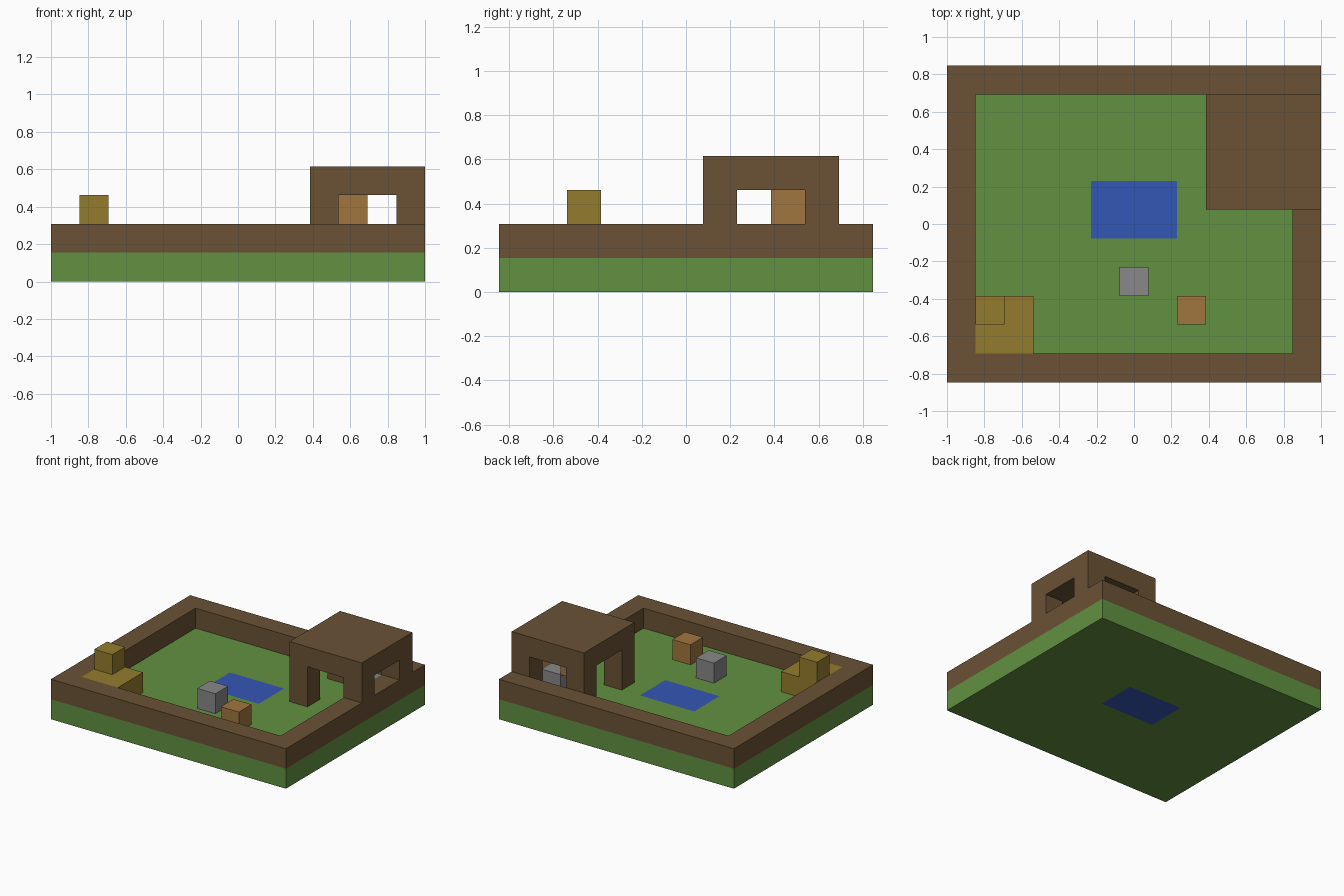
import bpy, bmesh
from mathutils import Vector

if "Cube" in bpy.data.objects:
    bpy.data.objects.remove(bpy.data.objects["Cube"], do_unlink=True)

# The scene sits on a lattice of 13 x 11 x 4 equal cells
CELL = 2 / 13
ORIGIN = Vector((-6.5, -5.5, 0))


def material(name, rgb):
    linear = [((c / 255 + 0.055) / 1.055) ** 2.4 for c in rgb] + [1]
    mat = bpy.data.materials.new(name)
    mat.use_nodes = True
    mat.diffuse_color = linear
    mat.node_tree.nodes["Principled BSDF"].inputs["Base Color"].default_value = linear
    return mat


grass = material("grass green", (98, 145, 65))
water = material("water blue", (52, 87, 182))
earth = material("earth brown", (107, 82, 53))
straw = material("straw yellow", (148, 124, 46))
clay = material("clay orange", (161, 118, 62))
stone = material("stone grey", (136, 136, 136))


def add_box(bm, low, high):
    """Box between two lattice corners."""
    low, high = (CELL * (Vector(p) + ORIGIN) for p in (low, high))
    verts = bmesh.ops.create_cube(bm, size=1)["verts"]
    for v in verts:
        v.co = (low + high) / 2 + v.co * (high - low)


def finish(bm, name, *mats):
    mesh = bpy.data.meshes.new(name)
    bm.to_mesh(mesh)
    bm.free()
    for mat in mats:
        mesh.materials.append(mat)
    obj = bpy.data.objects.new(name, mesh)
    bpy.context.collection.objects.link(obj)


def boxes(name, mat, *spans):
    bm = bmesh.new()
    for low, high in spans:
        add_box(bm, low, high)
    finish(bm, name, mat)


def block(name, mat, x, y, z):
    boxes(name, mat, ((x, y, z), (x + 1, y + 1, z + 1)))


# Ground slab, with the pool cut into its top and underside
bm = bmesh.new()
add_box(bm, (0, 0, 0), (13, 11, 1))
pool_low = CELL * (Vector((5, 5, 0)) + ORIGIN)
pool_high = CELL * (Vector((8, 7, 1)) + ORIGIN)
for corner in (pool_low, pool_high):
    for normal in ((1, 0, 0), (0, 1, 0)):
        bmesh.ops.bisect_plane(bm, geom=bm.verts[:] + bm.edges[:] + bm.faces[:],
                               plane_co=corner, plane_no=normal)
for face in bm.faces:
    c = face.calc_center_median()
    in_pool = all(pool_low[i] < c[i] < pool_high[i] for i in (0, 1))
    face.material_index = int(in_pool)
finish(bm, "ground", grass, water)

# Wall around the edge
boxes("perimeter_wall", earth,
      ((0, 0, 1), (13, 1, 2)), ((0, 10, 1), (13, 11, 2)),
      ((0, 1, 1), (1, 10, 2)), ((12, 1, 1), (13, 10, 2)))

# Shelter: inner posts reach the ground, outer posts stand on the wall
for side, x, z in (("inner", 9, 1), ("outer", 12, 2)):
    for end, y in (("front", 6), ("back", 9)):
        boxes(f"shelter_{side}_{end}_post", earth, ((x, y, z), (x + 1, y + 1, 3)))
boxes("shelter_roof", earth, ((9, 6, 3), (13, 10, 4)))
block("shelter_lamp", clay, 10, 8, 2)
block("shelter_stone", stone, 11, 8, 1)

# Straw heap in the front corner
boxes("straw_heap", straw, ((1, 1, 1), (3, 3, 2)))
block("straw_top_block", straw, 1, 2, 2)

# Loose blocks in the yard
block("yard_stone", stone, 6, 3, 1)
block("yard_clay_block", clay, 8, 2, 1)
